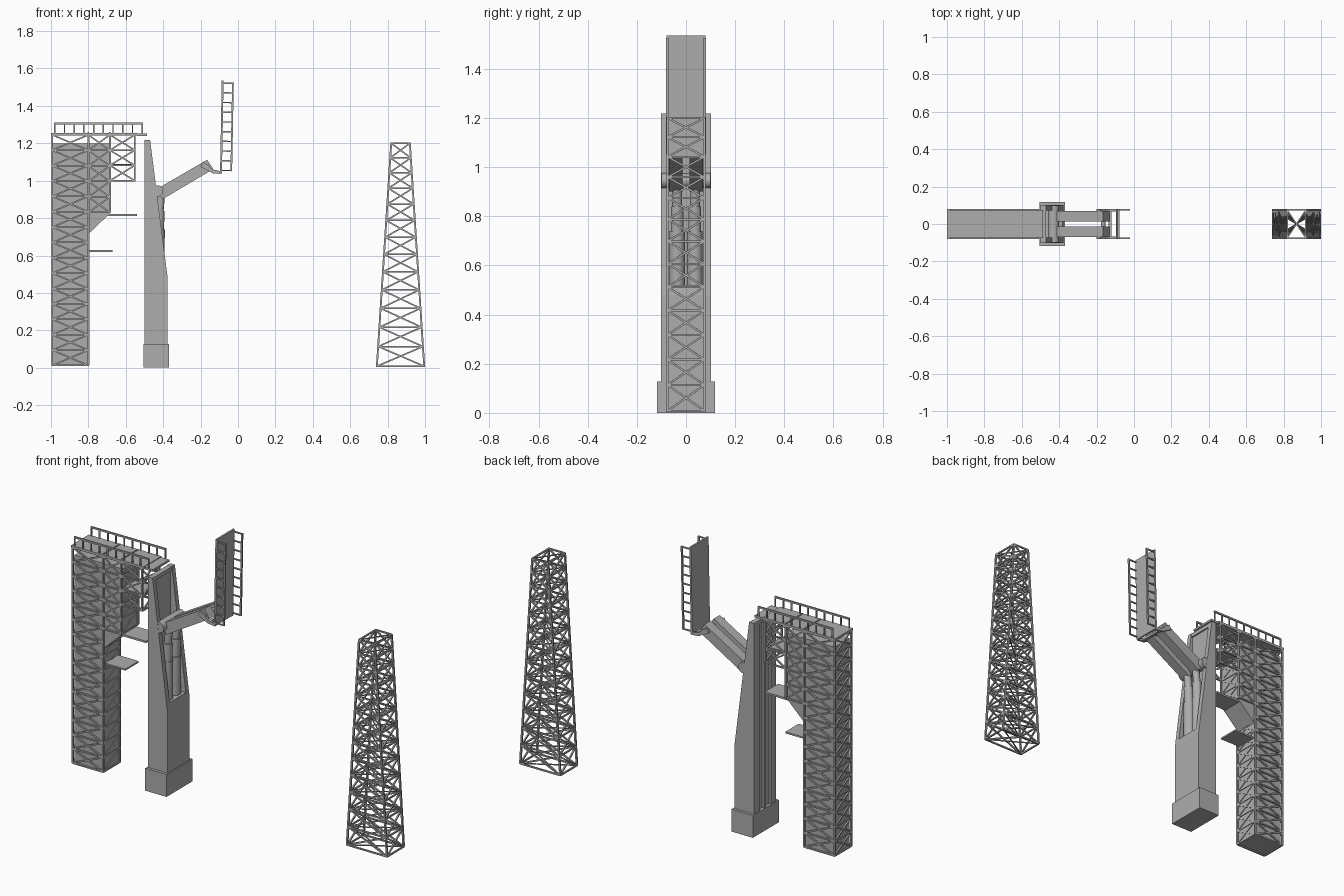
import bpy, bmesh, math
from mathutils import Vector, Matrix

if "Cube" in bpy.data.objects:
    bpy.data.objects.remove(bpy.data.objects["Cube"])

grey = bpy.data.materials.new("steel grey")
grey.diffuse_color = (0.42, 0.42, 0.42, 1)
grey.use_nodes = True
grey.node_tree.nodes["Principled BSDF"].inputs["Base Color"].default_value = grey.diffuse_color


def finish(name, bm, smooth=False):
    bmesh.ops.recalc_face_normals(bm, faces=bm.faces)
    me = bpy.data.meshes.new(name)
    bm.to_mesh(me)
    bm.free()
    me.materials.append(grey)
    ob = bpy.data.objects.new(name, me)
    bpy.context.collection.objects.link(ob)
    if smooth:
        bpy.context.view_layer.objects.active = ob
        ob.select_set(True)
        bpy.ops.object.shade_smooth_by_angle()
        ob.select_set(False)
    return ob


def add_box(bm, x, y, z):
    m = Matrix.Translation(((x[0] + x[1]) / 2, (y[0] + y[1]) / 2, (z[0] + z[1]) / 2))
    m = m @ Matrix.Diagonal((x[1] - x[0], y[1] - y[0], z[1] - z[0], 1))
    bmesh.ops.create_cube(bm, size=1, matrix=m)


def add_bar(bm, a, b, t=0.008):
    a, b = Vector(a), Vector(b)
    d = b - a
    m = Matrix.Translation((a + b) / 2) @ d.to_track_quat('Z', 'Y').to_matrix().to_4x4()
    bmesh.ops.create_cube(bm, size=1, matrix=m @ Matrix.Diagonal((t, t, d.length, 1)))


def add_prism(bm, profile, y0, y1):
    """Extrude an x-z profile from y0 to y1."""
    lo = [bm.verts.new((x, y0, z)) for x, z in profile]
    hi = [bm.verts.new((x, y1, z)) for x, z in profile]
    bm.faces.new(lo)
    bm.faces.new(hi)
    n = len(profile)
    for i in range(n):
        j = (i + 1) % n
        bm.faces.new((lo[i], lo[j], hi[j], hi[i]))


def add_tube(bm, a, b, r1, r2, seg=24):
    a, b = Vector(a), Vector(b)
    d = b - a
    m = Matrix.Translation((a + b) / 2) @ d.to_track_quat('Z', 'Y').to_matrix().to_4x4()
    bmesh.ops.create_cone(bm, cap_ends=True, segments=seg, radius1=r1, radius2=r2,
                          depth=d.length, matrix=m)


def box(name, x, y, z):
    bm = bmesh.new()
    add_box(bm, x, y, z)
    return finish(name, bm)


def lattice(name, levels, extent, w, t=0.008, plan_cross=False):
    """Four-sided braced tower; extent(z) gives the x range."""
    bm = bmesh.new()

    def ring(z):
        x0, x1 = extent(z)
        return [(x0, -w, z), (x1, -w, z), (x1, w, z), (x0, w, z)]
    rings = [ring(z) for z in levels]
    for k in range(4):
        j = (k + 1) % 4
        add_bar(bm, rings[0][k], rings[-1][k], t * 1.2)      # corner leg
        for r in rings:
            add_bar(bm, r[k], r[j], t)                        # horizontal
        for r, s in zip(rings, rings[1:]):
            add_bar(bm, r[k], s[j], t)                        # X brace
            add_bar(bm, r[j], s[k], t)
    if plan_cross:
        for r in rings:
            add_bar(bm, r[0], r[2], t * 0.7)
            add_bar(bm, r[1], r[3], t * 0.7)
    return finish(name, bm)


def steps(a, b, n):
    return [a + (b - a) * i / n for i in range(n + 1)]


# Service tower: braced frame, upper side frames and inner core
lattice("service_tower_frame", steps(0.012, 1.245, 15), lambda z: (-0.993, -0.8), 0.075)
lattice("upper_side_frame", steps(0.83, 1.245, 5), lambda z: (-0.8, -0.685), 0.075)
lattice("overhang_frame", steps(1.0, 1.245, 3), lambda z: (-0.685, -0.552), 0.075)
bm = bmesh.new()
add_prism(bm, [(-0.988, 0.012), (-0.8, 0.012), (-0.8, 0.715), (-0.685, 0.825),
               (-0.685, 1.2), (-0.988, 1.2)], -0.068, 0.068)
finish("service_tower_core", bm)

# Walkway platforms
box("lower_platform", (-0.8, -0.67), (-0.06, 0.06), (0.62, 0.629))
box("middle_platform", (-0.7, -0.54), (-0.06, 0.06), (0.812, 0.823))
box("overhang_platform", (-0.685, -0.555), (-0.068, 0.068), (1.082, 1.09))
bm = bmesh.new()
add_box(bm, (-1, -0.54), (-0.08, 0.08), (1.242, 1.256))
add_box(bm, (-0.54, -0.487), (-0.075, 0.075), (1.24, 1.252))
for x in (-0.8, -0.685):
    add_box(bm, (x - 0.004, x + 0.004), (-0.075, 0.075), (1.256, 1.26))
finish("top_deck", bm)

# Deck handrails
bm = bmesh.new()
for y in (-0.075, 0.075):
    for x in steps(-0.98, -0.512, 9):
        add_bar(bm, (x, y, 1.25), (x, y, 1.305), 0.007)
    add_bar(bm, (-0.983, y, 1.306), (-0.509, y, 1.306), 0.009)
finish("deck_handrails", bm)

# Mast: footing, tapering cheeks, inner web, lower front plate and caps
box("mast_footing", (-0.505, -0.37), (-0.117, 0.117), (0, 0.128))
bm = bmesh.new()
cheek = [(-0.5, 0.128), (-0.376, 0.128), (-0.376, 0.48), (-0.47, 1.218), (-0.5, 1.218)]
for s in (-1, 1):
    add_prism(bm, cheek, s * 0.073, s * 0.101)
add_prism(bm, [(-0.48, 0.128), (-0.376, 0.128), (-0.376, 0.48), (-0.381, 0.52),
               (-0.48, 0.52)], -0.073, 0.073)
add_box(bm, (-0.488, -0.478), (-0.073, 0.073), (0.128, 1.205))
add_box(bm, (-0.499, -0.4705), (-0.073, 0.073), (1.195, 1.217))
finish("mast_body", bm)
bm = bmesh.new()
for y in (-0.062, 0, 0.062):
    add_box(bm, (-0.5, -0.486), (y - 0.01, y + 0.01), (0.128, 1.2))
finish("mast_back_rails", bm)

# Lifting cylinders in the mast recess
bm = bmesh.new()
for y in (-0.036, 0.036):
    add_tube(bm, (-0.425, y, 0.52), (-0.422, y, 0.74), 0.031, 0.031)
    add_tube(bm, (-0.422, y, 0.74), (-0.418, y, 0.84), 0.026, 0.026)
    add_tube(bm, (-0.418, y, 0.84), (-0.41, y, 0.925), 0.02, 0.02)
finish("lifting_cylinders", bm, True)

# Twin swing arm with pivots
bm = bmesh.new()
for s in (-1, 1):
    add_prism(bm, [(-0.435, 0.955), (-0.165, 1.112), (-0.132, 1.062), (-0.405, 0.9)],
              s * 0.014, s * 0.07)
finish("swing_arms", bm)
bm = bmesh.new()
add_tube(bm, (-0.43, -0.1, 0.945), (-0.43, 0.1, 0.945), 0.03, 0.03)
add_tube(bm, (-0.165, -0.08, 1.075), (-0.165, 0.08, 1.075), 0.012, 0.012)
finish("arm_pivots", bm, True)

# Tip bracket joining the arms to the folding deck
bm = bmesh.new()
for s in (-1, 1):
    add_prism(bm, [(-0.2, 1.075), (-0.135, 1.04), (-0.088, 1.036), (-0.088, 1.05),
                   (-0.135, 1.06), (-0.185, 1.1)], s * 0.068, s * 0.08)
add_box(bm, (-0.135, -0.12), (-0.07, 0.07), (1.042, 1.056))
finish("tip_bracket", bm)

# Raised folding deck and its side rails
bm = bmesh.new()
add_prism(bm, [(-0.096, 1.04), (-0.086, 1.04), (-0.077, 1.535), (-0.087, 1.535)], -0.08, 0.08)
finish("folding_deck", bm)
bm = bmesh.new()
for y in (-0.076, 0.076):
    add_bar(bm, (-0.036, y, 1.052), (-0.027, y, 1.525), 0.009)
    for i in range(10):
        t = i / 9
        z, x = 1.055 + 0.467 * t, -0.09 + 0.009 * t
        add_bar(bm, (x, y, z), (x + 0.054, y, z - 0.001), 0.007)
finish("folding_deck_rails", bm)

# Free-standing tapering tower, bays shrinking with height
levels, z = [0.008], 0.008
for i in range(13):
    z += 0.1055 - 0.0023 * i
    levels.append(z)
k = (1.2 - 0.008) / (z - 0.008)
levels = [0.008 + (v - 0.008) * k for v in levels]


def taper(z):
    h = 0.127 - 0.077 * z / 1.2
    return 0.869 - h, 0.869 + h


lattice("lattice_mast", levels, taper, 0.075, plan_cross=True)
